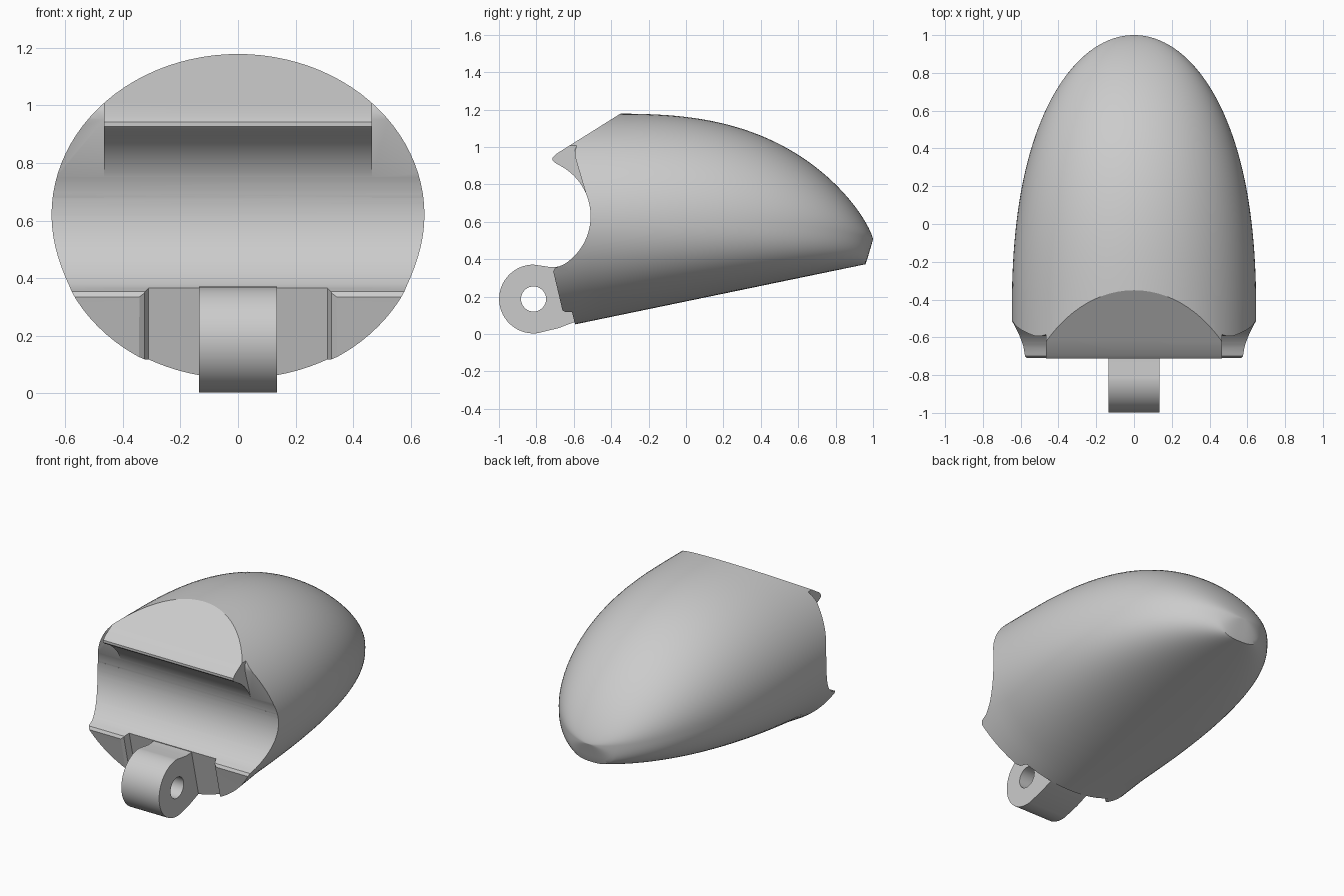
import bpy
import bmesh
from math import sin, cos, pi, radians

default_cube = bpy.data.objects.get("Cube")
if default_cube:
    bpy.data.objects.remove(default_cube, do_unlink=True)

grey = bpy.data.materials.new("plain_grey")
grey.use_nodes = True
colour = (0.6, 0.6, 0.6, 1)
grey.diffuse_color = colour
grey.node_tree.nodes["Principled BSDF"].inputs["Base Color"].default_value = colour


def make_object(name, bm):
    bmesh.ops.recalc_face_normals(bm, faces=bm.faces)
    mesh = bpy.data.meshes.new(name)
    bm.to_mesh(mesh)
    bm.free()
    mesh.materials.append(grey)
    obj = bpy.data.objects.new(name, mesh)
    bpy.context.collection.objects.link(obj)
    return obj


def loft(name, rings):
    """Skin a list of equal-length point rings and cap both ends."""
    bm = bmesh.new()
    rows = [[bm.verts.new(p) for p in ring] for ring in rings]
    count = len(rows[0])
    for a, b in zip(rows, rows[1:]):
        for i in range(count):
            j = (i + 1) % count
            bm.faces.new((a[i], a[j], b[j], b[i]))
    bm.faces.new(rows[0])
    bm.faces.new(rows[-1])
    return make_object(name, bm)


def side_prism(name, profile, x0, x1):
    """Extrude a (y, z) profile across x."""
    return loft(name, [[(x, y, z) for y, z in profile] for x in (x0, x1)])


def arc(cy, cz, r, start, end, steps):
    angles = [radians(start + (end - start) * i / steps) for i in range(steps + 1)]
    return [(cy + r * cos(a), cz + r * sin(a)) for a in angles]


def cut(target, tool, operation="DIFFERENCE"):
    tool.hide_render = True
    mod = target.modifiers.new("cut", "BOOLEAN")
    mod.operation, mod.solver, mod.object = operation, "EXACT", tool
    bpy.context.view_layer.objects.active = target
    bpy.ops.object.modifier_apply(modifier=mod.name)
    bpy.data.objects.remove(tool, do_unlink=True)


def falloff(y, start, p, q):
    u = max(0, (y - start) / (1 - start))
    return max(0, 1 - u ** p) ** (1 / q)


# Rounded shell: elliptical sections that shrink and flatten towards the tip
def section(y, count=96):
    drop = falloff(y, -0.4, 2.7, 1.3)
    width = 0.647 * falloff(y, -0.5, 2.4, 2)
    top = 0.505 + 0.673 * drop
    seam = 0.505 + 0.115 * drop
    bottom = max(0.05 + 0.207 * (y + 0.6), 0.505 - 3.4 * (1 - y))
    power = 2 / (2 + 0.8 * max(0, (y + 0.5) / 1.5))
    ring = []
    for i in range(count):
        a = 2 * pi * i / count
        c, s = cos(a), sin(a)
        if s >= 0:
            ring.append((width * c, y, seam + (top - seam) * s))
        else:
            x = width * abs(c) ** power * (1 if c > 0 else -1)
            ring.append((x, y, seam - (seam - bottom) * abs(s) ** power))
    return ring


steps = 60
shell = loft("fingertip_shell",
             [section(0.9998 - 1.8 * (1 - i / steps) ** 2) for i in range(steps + 1)])

# Side outline: sloping lower front, round hollow, rounded lip, slanted top flat
outline = [(-0.607, -0.1), (-0.705, 0.315), (-0.71, 0.335), (-0.70, 0.353)]
outline += arc(-0.815, 0.63, 0.305, -58, 60, 32)
outline += [(-0.70, 0.915), (-0.713, 0.927), (-0.713, 0.942), (-0.695, 0.962),
            (-0.36, 1.172), (-0.2, 1.272), (1.2, 1.4), (1.2, -0.1)]
cut(shell, side_prism("outline_tool", outline, -1, 1), "INTERSECT")

# Lip is trimmed back at both sides
trim = [(-0.9, 0.65), (-0.514, 0.68), (-0.594, 0.95), (-0.594, 0.98),
        (-0.585, 1.005), (-0.57, 1.03), (-0.57, 1.3), (-0.9, 1.3)]
for side in (-1, 1):
    cut(shell, side_prism("lip_trim", trim, 0.465 * side, 1.0 * side))

# Recess around the hinge, parallel to the sloping lower front
plan = [(-0.345, -0.3), (-0.345, 0), (-0.325, 0.012), (-0.31, 0.05),
        (0.31, 0.05), (0.325, 0.012), (0.345, 0), (0.345, -0.3)]
cut(shell, loft("recess_tool", [[(x, d - 0.631 - 0.24 * z, z) for x, d in plan]
                                for z in (-0.1, 0.42)]))

# Hinge knuckle with a pin hole
knuckle = arc(-0.815, 0.187, 0.184, 90, 278, 40)
knuckle += [(-0.68, 0.032), (-0.58, 0.07), (-0.58, 0.3), (-0.66, 0.362), (-0.72, 0.357)]
hinge = side_prism("hinge_knuckle", knuckle, -0.135, 0.135)
cut(hinge, side_prism("pin_hole", arc(-0.815, 0.187, 0.067, 0, 350, 35), -0.3, 0.3))

for obj in (shell, hinge):
    bpy.ops.object.select_all(action="DESELECT")
    obj.select_set(True)
    bpy.context.view_layer.objects.active = obj
    bpy.ops.object.shade_smooth_by_angle(angle=radians(30))
